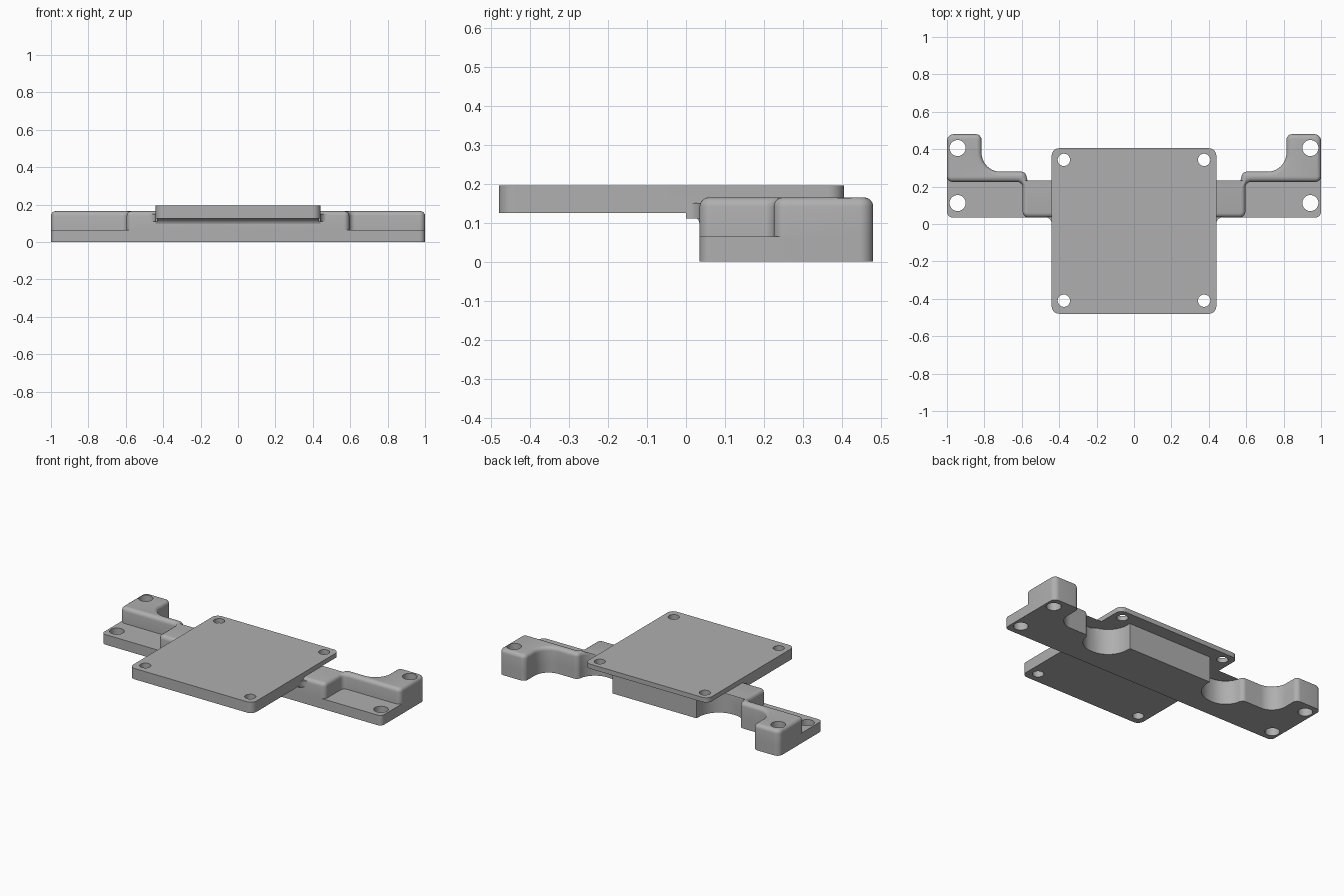
import bpy, bmesh, math
from mathutils import Matrix, Vector

cube = bpy.data.objects.get("Cube")
if cube:
    bpy.data.objects.remove(cube, do_unlink=True)

grey = bpy.data.materials.new("light_grey")
grey.use_nodes = True
grey.diffuse_color = (0.43, 0.43, 0.43, 1)
grey.node_tree.nodes["Principled BSDF"].inputs["Base Color"].default_value = grey.diffuse_color


def rounded(corners, steps=10):
    """Outline from (x, y, radius) corners."""
    pts = []
    for i, (x, y, r) in enumerate(corners):
        p = Vector((x, y))
        if r == 0:
            pts.append(p)
            continue
        a = (Vector(corners[i - 1][:2]) - p).normalized()
        b = (Vector(corners[(i + 1) % len(corners)][:2]) - p).normalized()
        half = a.angle(b) / 2
        centre = p + (a + b).normalized() * r / math.sin(half)
        start = p + a * r / math.tan(half) - centre
        end = p + b * r / math.tan(half) - centre
        sweep = math.atan2(start.x * end.y - start.y * end.x, start.dot(end))
        for k in range(steps + 1):
            pts.append(centre + Matrix.Rotation(sweep * k / steps, 2) @ start)
    return pts


def mirrored(half):
    return half + [(-x, y, r) for x, y, r in reversed(half)]


def prism(name, corners, z0, z1, bevel=0, matrix=None):
    bm = bmesh.new()
    face = bm.faces.new([bm.verts.new((p.x, p.y, z0)) for p in rounded(corners)])
    top = bmesh.ops.extrude_face_region(bm, geom=[face])["geom"]
    bmesh.ops.translate(bm, vec=(0, 0, z1 - z0),
                        verts=[v for v in top if isinstance(v, bmesh.types.BMVert)])
    bmesh.ops.recalc_face_normals(bm, faces=bm.faces)
    if bevel:
        # Round the top rim, except where it meets the plate
        rim = []
        for e in bm.edges:
            mid = (e.verts[0].co + e.verts[1].co) / 2
            on_top = all(v.co.z > z1 - 1e-4 for v in e.verts)
            if on_top and not (abs(mid.x) < 0.42 and mid.y > 0.1):
                rim.append(e)
        bmesh.ops.bevel(bm, geom=rim, offset=bevel, segments=4, profile=0.5, affect='EDGES')
    if matrix:
        bm.transform(matrix)
        bmesh.ops.recalc_face_normals(bm, faces=bm.faces)
    mesh = bpy.data.meshes.new(name)
    bm.to_mesh(mesh)
    bm.free()
    mesh.materials.append(grey)
    obj = bpy.data.objects.new(name, mesh)
    bpy.context.collection.objects.link(obj)
    return obj


# Rear edge shared by the base and the raised body: scallop, step and ear
rear = [(0.30, 0.32, 0), (0.30, 0.155, 0.14), (0.555, 0.155, 0.12), (0.58, 0.28, 0.03),
        (0.815, 0.28, 0.10), (0.815, 0.48, 0.03), (1, 0.48, 0.035)]
base = prism("base_flange", mirrored(rear + [(1, 0.035, 0.03)]), 0, 0.065)
body = prism("raised_body", mirrored(rear + [(1, 0.225, 0.03), (0.595, 0.225, 0.03),
                                             (0.595, 0.035, 0.03)]), 0.065, 0.165, 0.024)

# Plate: thin over its full depth, thicker ahead of the body
plate = prism("plate", mirrored([(0.44, 0.405, 0.04), (0.44, -0.48, 0.04)]), 0.165, 0.195)
thick = prism("plate_thick_front", mirrored([(0.44, 0.13, 0), (0.44, -0.48, 0.04)]), 0.125, 0.165)

# Fillets between plate and body
to_yzx = Matrix(((0, 0, 1, 0), (1, 0, 0, 0), (0, 1, 0, 0), (0, 0, 0, 1)))
prism("underside_fillet", [(0.04, 0.13, 0), (0, 0.13, 0), (0, 0.125, 0), (0.036, 0.125, 0.036),
                           (0.036, 0.089, 0), (0.04, 0.089, 0)], -0.44, 0.44, matrix=to_yzx)
for side, name in ((1, "left"), (-1, "right")):
    prism(name + "_corner_fillet",
          [(side * x, y, r) for x, y, r in ((0.43, 0, 0), (0.44, 0, 0), (0.44, 0.036, 0.035),
                                            (0.476, 0.036, 0), (0.476, 0.06, 0), (0.43, 0.06, 0))],
          0.11, 0.15)


# Screw holes
def drill(targets, x, y, radius):
    bpy.ops.mesh.primitive_cylinder_add(vertices=32, radius=radius, depth=1, location=(x, y, 0))
    cutter = bpy.context.object
    cutter.hide_render = True
    for obj in targets:
        mod = obj.modifiers.new("hole", 'BOOLEAN')
        mod.operation = 'DIFFERENCE'
        mod.solver = 'EXACT'
        mod.object = cutter
        bpy.context.view_layer.objects.active = obj
        bpy.ops.object.modifier_apply(modifier=mod.name)
    bpy.data.objects.remove(cutter, do_unlink=True)


for s in (1, -1):
    drill([plate], s * 0.375, 0.343, 0.033)
    drill([plate, thick], s * 0.375, -0.41, 0.033)
    drill([base, body], s * 0.943, 0.406, 0.043)
    drill([base], s * 0.943, 0.112, 0.043)

# Smooth shading with sharp edges kept
bpy.ops.object.select_all(action='DESELECT')
for obj in bpy.context.collection.objects:
    if obj.type == 'MESH':
        obj.select_set(True)
        bpy.context.view_layer.objects.active = obj
bpy.ops.object.shade_smooth_by_angle(angle=math.radians(30))
